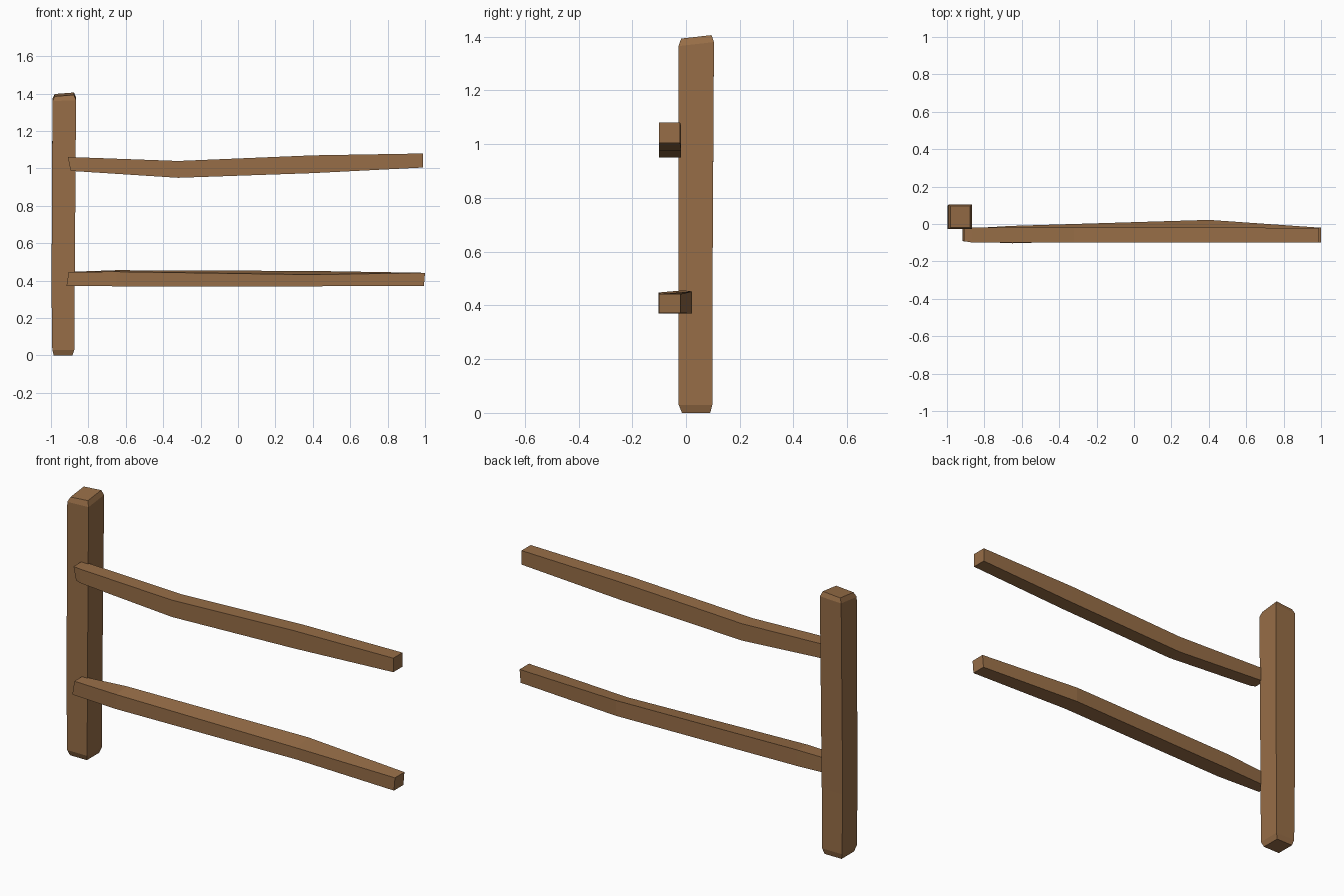
import bpy, bmesh

if "Cube" in bpy.data.objects:
    bpy.data.objects.remove(bpy.data.objects["Cube"])

wood = bpy.data.materials.new("weathered brown wood")
wood.diffuse_color = (0.31, 0.155, 0.063, 1)
wood.use_nodes = True
wood.node_tree.nodes["Principled BSDF"].inputs["Base Color"].default_value = wood.diffuse_color


def loft(name, rings):
    """Skin a run of four-cornered cross-sections and cap both ends."""
    bm = bmesh.new()
    loops = [[bm.verts.new(p) for p in ring] for ring in rings]
    for a, b in zip(loops, loops[1:]):
        for i in range(4):
            j = (i + 1) % 4
            bm.faces.new((a[i], a[j], b[j], b[i]))
    bm.faces.new(loops[0])
    bm.faces.new(loops[-1])
    bmesh.ops.recalc_face_normals(bm, faces=bm.faces)
    mesh = bpy.data.meshes.new(name)
    bm.to_mesh(mesh)
    bm.free()
    mesh.materials.append(wood)
    obj = bpy.data.objects.new(name, mesh)
    bpy.context.collection.objects.link(obj)


def post_ring(z, x0, x1, y0, y1, tilt_x=0, tilt_y=0):
    return [(x0, y0, z), (x1, y0, z + tilt_x),
            (x1, y1, z + tilt_x + tilt_y), (x0, y1, z + tilt_y)]


def rail_ring(x, y0, y1, z0, z1, slant=0, back_rise=0):
    return [(x + slant, y0, z0), (x + slant, y1, z0),
            (x, y1, z1 + back_rise), (x, y0, z1)]


# Upright post: slightly worn foot, chamfered and tilted top
loft("post", [
    post_ring(0.0, -0.985, -0.885, -0.015, 0.09),
    post_ring(0.03, -0.993, -0.875, -0.027, 0.098),
    post_ring(0.35, -0.997, -0.873, -0.028, 0.098),
    post_ring(1.36, -0.992, -0.866, -0.028, 0.104, 0.005, 0.015),
    post_ring(1.385, -0.98, -0.877, -0.018, 0.095, 0.008, 0.013),
])

# Upper rail: sags near the post, then climbs
loft("upper_rail", [
    rail_ring(-0.91, -0.092, -0.025, 0.99, 1.06, 0.015),
    rail_ring(-0.87, -0.098, -0.02, 0.985, 1.06, 0.005),
    rail_ring(-0.32, -0.1, -0.018, 0.95, 1.04),
    rail_ring(0.4, -0.1, -0.018, 0.975, 1.07),
    rail_ring(0.99, -0.1, -0.022, 1.005, 1.08),
])

# Lower rail: straight from the front, bowed backward
loft("lower_rail", [
    rail_ring(-0.905, -0.092, -0.025, 0.372, 0.447, -0.012),
    rail_ring(-0.65, -0.103, -0.01, 0.37, 0.448, 0, 0.008),
    rail_ring(0.4, -0.075, 0.022, 0.37, 0.432, 0, 0.02),
    rail_ring(1.0, -0.1, -0.02, 0.372, 0.442, -0.006),
])
